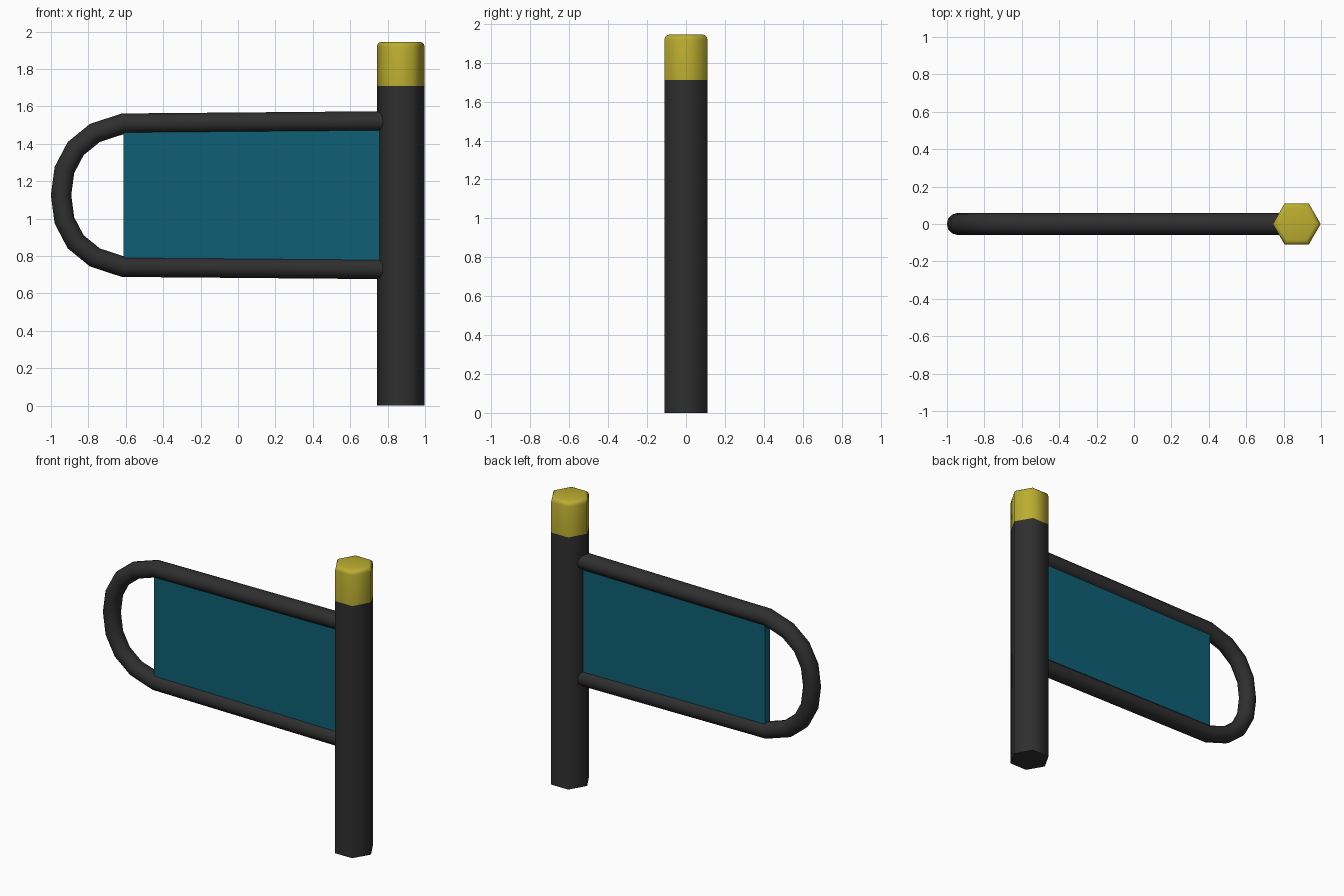
import bpy, bmesh, math
from mathutils import Vector

if "Cube" in bpy.data.objects:
    bpy.data.objects.remove(bpy.data.objects["Cube"])


def material(name, rgb):
    m = bpy.data.materials.new(name)
    m.diffuse_color = (*rgb, 1)
    m.use_nodes = True
    m.node_tree.nodes["Principled BSDF"].inputs["Base Color"].default_value = m.diffuse_color
    return m


DARK = material("charcoal", (0.028, 0.028, 0.028))
YELLOW = material("yellow", (0.50, 0.42, 0.030))
TEAL = material("teal", (0.0045, 0.115, 0.178))


def add_object(name, bm, mat, smooth_angle=None):
    bmesh.ops.recalc_face_normals(bm, faces=bm.faces)
    me = bpy.data.meshes.new(name)
    bm.to_mesh(me)
    bm.free()
    me.materials.append(mat)
    ob = bpy.data.objects.new(name, me)
    bpy.context.collection.objects.link(ob)
    if smooth_angle:
        bpy.ops.object.select_all(action='DESELECT')
        ob.select_set(True)
        bpy.context.view_layer.objects.active = ob
        bpy.ops.object.shade_smooth_by_angle(angle=math.radians(smooth_angle))
    return ob


def loft(rings):
    bm = bmesh.new()
    rows = [[bm.verts.new(p) for p in r] for r in rings]
    n = len(rows[0])
    for a, b in zip(rows, rows[1:]):
        for i in range(n):
            j = (i + 1) % n
            bm.faces.new((a[i], a[j], b[j], b[i]))
    bm.faces.new(rows[0])
    bm.faces.new(rows[-1])
    return bm


# Hexagonal post and its rounded cap
POST_X, POST_R = 0.870, 0.128


def hexagon(z, inset=0):
    return [Vector((POST_X + (POST_R - inset) * math.cos(i * math.pi / 3),
                    (POST_R - inset) * math.sin(i * math.pi / 3), z)) for i in range(6)]


add_object("post", loft([hexagon(0), hexagon(1.71)]), DARK, 65)
TOP, ROUND = 1.945, 0.028
rings = [hexagon(1.71)]
for k in range(4):
    a = k / 3 * math.pi / 2
    rings.append(hexagon(TOP - ROUND * (1 - math.sin(a)), ROUND * (1 - math.cos(a))))
add_object("post_cap", loft(rings), YELLOW, 65)

# Bent tube frame, mirrored about its mid height
MID = 1.125
half = [(0.80, 0.395), (-0.612, 0.383), (-0.765, 0.333), (-0.868, 0.249), (-0.928, 0.135)]
path = [Vector((x, 0, MID + h)) for x, h in half] + [Vector((-0.946, 0, MID))]
path += [Vector((x, 0, MID - h)) for x, h in reversed(half)]
rings = []
for i, p in enumerate(path):
    d_in = (p - path[max(i - 1, 0)]).normalized()
    d_out = (path[min(i + 1, len(path) - 1)] - p).normalized()
    t = (d_in + d_out).normalized()
    widen = 1 / max(t.dot(d_out if d_out.length else d_in), 0.5)
    side = Vector((-t.z, 0, t.x))
    rings.append([p + side * (0.054 * widen * math.cos(a)) + Vector((0, 0.058 * math.sin(a), 0))
                  for a in (k * math.pi / 6 for k in range(12))])
add_object("tube_frame", loft(rings), DARK, 40)

# Panel held between the two rails
add_object("panel", loft([[Vector((x, y, z)) for x, z in
                           ((-0.612, MID - 0.38), (0.77, MID - 0.39), (0.77, MID + 0.39), (-0.612, MID + 0.38))]
                          for y in (-0.025, 0.025)]), TEAL)
